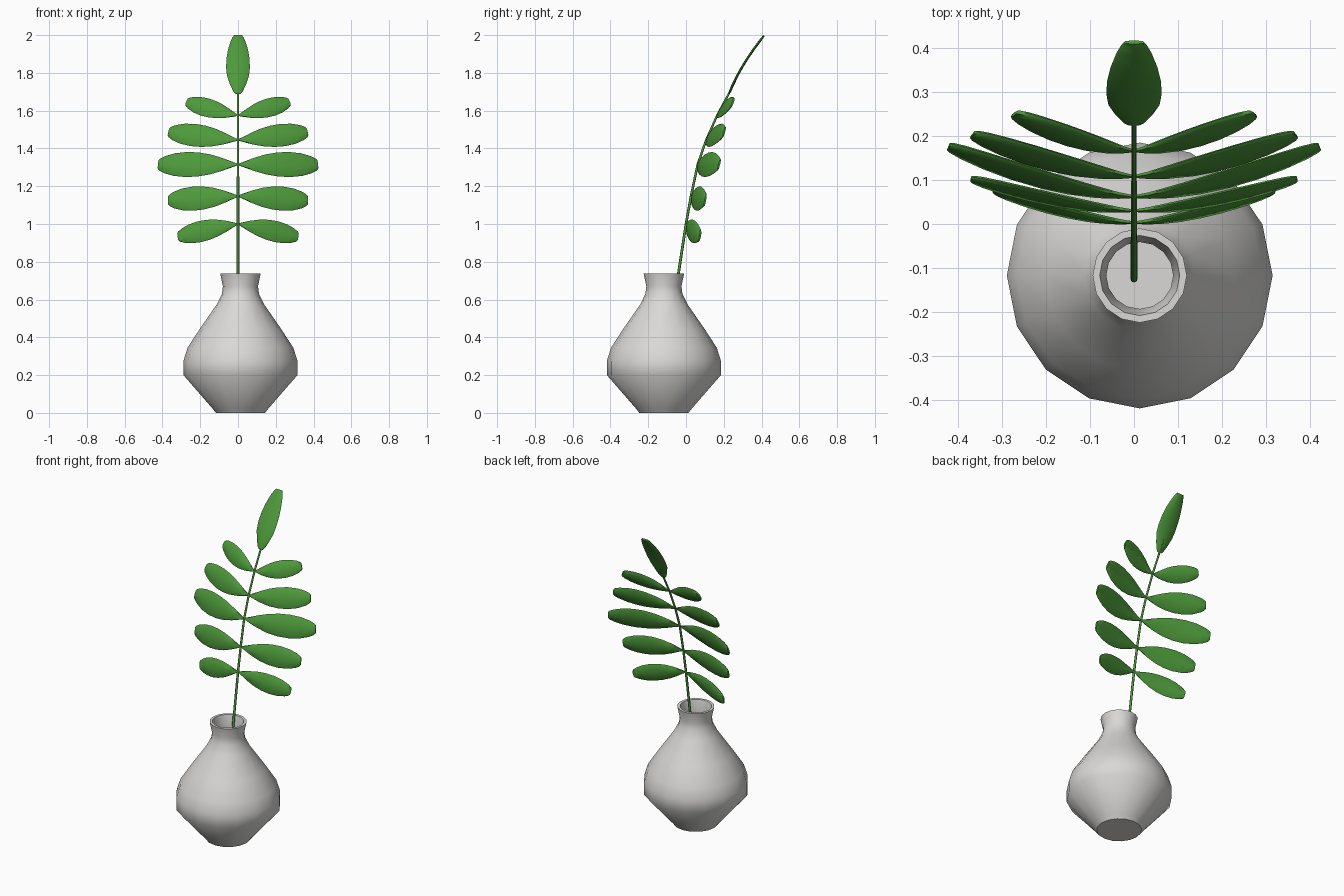
import bpy, bmesh, math
from mathutils import Vector

if "Cube" in bpy.data.objects:
    bpy.data.objects.remove(bpy.data.objects["Cube"])


def material(name, rgb):
    m = bpy.data.materials.new(name)
    m.diffuse_color = (*rgb, 1)
    m.use_nodes = True
    m.node_tree.nodes["Principled BSDF"].inputs["Base Color"].default_value = m.diffuse_color
    return m


GREEN = material("leaf green", (0.075, 0.32, 0.043))
CERAMIC = material("pale grey ceramic", (0.70, 0.69, 0.68))


def finish(bm, name, mat, angle):
    bmesh.ops.recalc_face_normals(bm, faces=bm.faces)
    me = bpy.data.meshes.new(name)
    bm.to_mesh(me)
    bm.free()
    ob = bpy.data.objects.new(name, me)
    bpy.context.collection.objects.link(ob)
    me.materials.append(mat)
    bpy.ops.object.select_all(action='DESELECT')
    ob.select_set(True)
    bpy.context.view_layer.objects.active = ob
    bpy.ops.object.shade_smooth_by_angle(angle=math.radians(angle))
    return ob


def loft(rings):
    """Closed skin through a list of point rings, capped at both ends."""
    bm = bmesh.new()
    vs = [[bm.verts.new(p) for p in r] for r in rings]
    n = len(vs[0])
    for a, b in zip(vs, vs[1:]):
        for i in range(n):
            j = (i + 1) % n
            bm.faces.new((a[i], a[j], b[j], b[i]))
    bm.faces.new(vs[0])
    bm.faces.new(vs[-1])
    return bm


# Vase: 16-sided turned profile, outside then inside (radius, height)
profile = [(0.13, 0), (0.147, 0.022), (0.302, 0.2), (0.302, 0.275), (0.28, 0.345),
           (0.215, 0.445), (0.125, 0.575), (0.098, 0.63), (0.093, 0.67), (0.107, 0.737),
           (0.091, 0.737), (0.076, 0.67), (0.08, 0.625), (0.108, 0.565), (0.198, 0.435),
           (0.262, 0.335), (0.283, 0.27), (0.283, 0.207), (0.137, 0.04), (0.125, 0.025)]
rings = [[(0.013 + r * math.cos(k * math.pi / 8), -0.117 + r * math.sin(k * math.pi / 8), z)
          for k in range(16)] for r, z in profile]
finish(loft(rings), "vase", CERAMIC, 50)

# Stem: thin arching tube
stem_path = [(-0.125, 0.12), (-0.08, 0.45), (-0.04, 0.737), (0.0, 1.0), (0.027, 1.15),
             (0.062, 1.315), (0.105, 1.44), (0.165, 1.575), (0.232, 1.70), (0.262, 1.76)]
rings = []
for i, (y, z) in enumerate(stem_path):
    a, b = stem_path[max(i - 1, 0)], stem_path[min(i + 1, len(stem_path) - 1)]
    t = Vector((0, b[0] - a[0], b[1] - a[1])).normalized()
    side, up = Vector((1, 0, 0)), t.cross(Vector((1, 0, 0)))
    r = 0.008 - 0.0003 * i
    rings.append([Vector((0, y, z)) + r * (side * math.cos(k * math.pi / 4) + up * math.sin(k * math.pi / 4))
                  for k in range(8)])
finish(loft(rings), "stem", GREEN, 60)

SIDE = [(0, .05), (.08, .24), (.2, .52), (.35, .8), (.5, .96), (.65, 1), (.8, .9), (.92, .68), (.98, .48), (1, .34)]
END = [(0, .22), (.04, .4), (.15, .66), (.3, .92), (.45, 1), (.6, .97), (.75, .85), (.9, .63), (.97, .47), (1, .36)]
SECTION = [(-1, 0), (-.88, .8), (0, 1), (.88, .8), (1, 0), (.88, -.8), (0, -1), (-.88, -.8)]


def leaf(name, path, wide, half, outline, thick=0.0065):
    """Thin leaf following path(t), widened along the vector wide."""
    rings = []
    for t, w in outline:
        tan = (path(min(t + .02, 1)) - path(max(t - .02, 0))).normalized()
        wv = (wide - tan * wide.dot(tan)).normalized()
        nv = tan.cross(wv)
        th = thick * min(1, 0.4 + w)
        rings.append([path(t) + wv * u * w * half + nv * v * th for u, v in SECTION])
    return finish(loft(rings), name, GREEN, 50)


# Leaflet pairs: base (y, z), tip (x, y, z), half width, stem slope
pairs = [((0.003, 1.0), (0.318, 0.074, 0.932), 0.057, 0.17),
         ((0.03, 1.148), (0.37, 0.102, 1.125), 0.065, 0.2),
         ((0.062, 1.315), (0.422, 0.176, 1.315), 0.069, 0.3),
         ((0.108, 1.445), (0.367, 0.203, 1.488), 0.063, 0.38),
         ((0.166, 1.575), (0.272, 0.25, 1.648), 0.052, 0.45)]
for n, ((by, bz), (tx, ty, tz), half, slope) in enumerate(pairs, 1):
    for s, word in ((1, "right"), (-1, "left")):
        def path(t):
            return Vector((s * tx * t, by + (ty - by) * t ** 1.5, bz + (tz - bz) * t ** 1.15))
        leaf(f"{word}_leaflet_{n}", path, Vector((0, slope, 1)), half, SIDE)


# Single leaf at the tip of the stem
def end_path(t):
    a, b, c = Vector((0, .227, 1.69)), Vector((0, .29, 1.845)), Vector((0, .413, 1.997))
    return a * (1 - t) ** 2 + b * 2 * t * (1 - t) + c * t * t


leaf("end_leaf", end_path, Vector((1, 0, 0)), 0.063, END)
